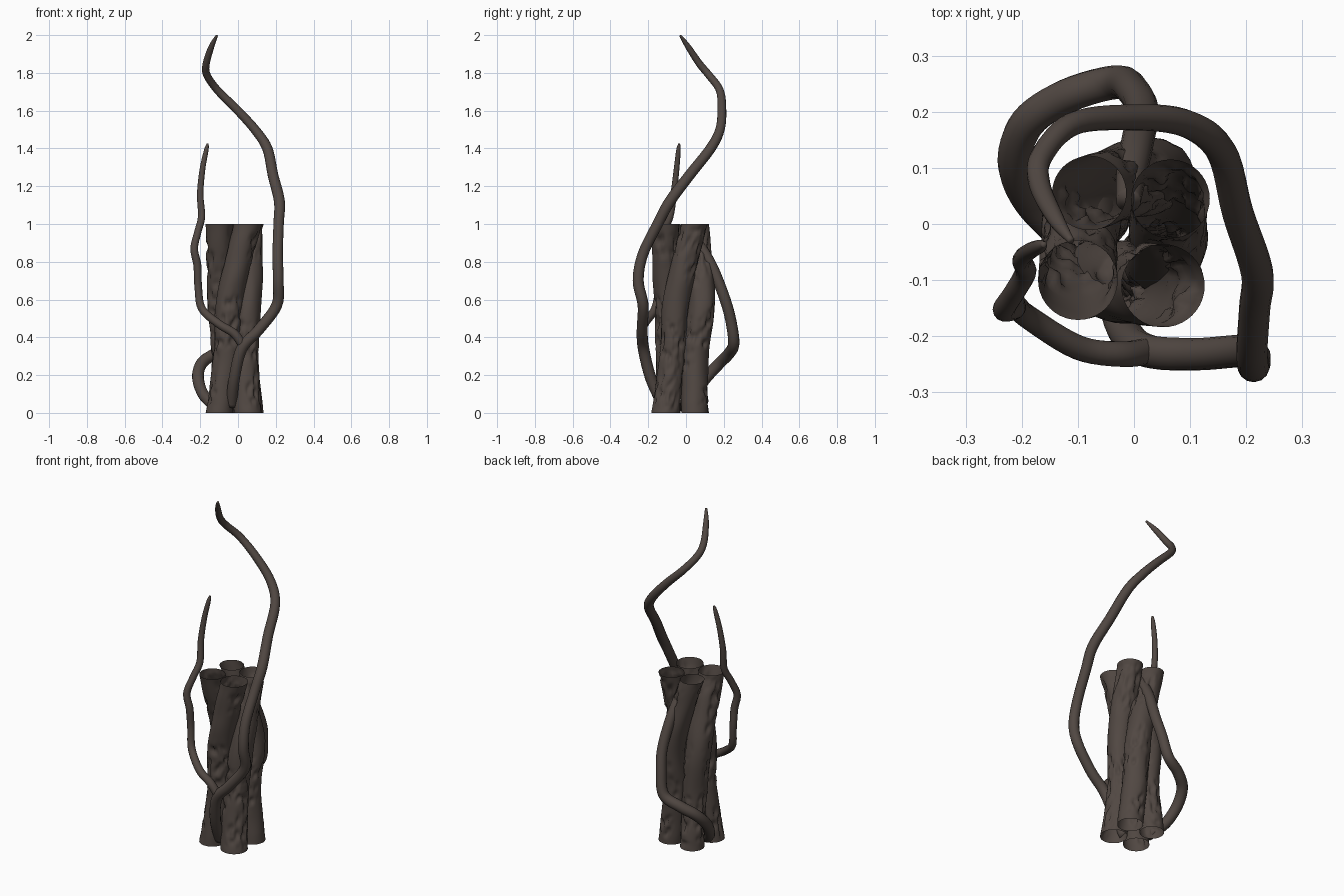
import bpy, bmesh, math
from mathutils import Vector, noise

if "Cube" in bpy.data.objects:
    bpy.data.objects.remove(bpy.data.objects["Cube"])

bark = bpy.data.materials.new("dark brown bark")
bark.diffuse_color = (0.082, 0.064, 0.055, 1)
bark.use_nodes = True
bark.node_tree.nodes["Principled BSDF"].inputs["Base Color"].default_value = bark.diffuse_color


def finish(bm, name):
    bmesh.ops.recalc_face_normals(bm, faces=bm.faces)
    me = bpy.data.meshes.new(name)
    bm.to_mesh(me)
    bm.free()
    me.materials.append(bark)
    for p in me.polygons:
        p.use_smooth = True
    ob = bpy.data.objects.new(name, me)
    bpy.context.collection.objects.link(ob)
    return ob


def skin(bm, rings):
    n = len(rings[0])
    for a, b in zip(rings, rings[1:]):
        for i in range(n):
            j = (i + 1) % n
            bm.faces.new((a[i], a[j], b[j], b[i]))


def spline(pts, t):
    """Catmull-Rom through tuples of any length, t in 0..1"""
    s = t * (len(pts) - 1)
    i = min(int(s), len(pts) - 2)
    u = s - i
    p0, p1, p2, p3 = (pts[max(0, min(len(pts) - 1, k))] for k in range(i - 1, i + 3))
    return [0.5 * (2 * b + (c - a) * u + (2 * a - 5 * b + 4 * c - d) * u * u
                   + (3 * b - a - 3 * c + d) * u ** 3)
            for a, b, c, d in zip(p0, p1, p2, p3)]


# Trunk strands: open tubes twisting round each other, gnarled by noise
def strand(name, path, seed):
    bm = bmesh.new()
    rings, sides, steps = [], 40, 90
    for k in range(steps + 1):
        cx, cy, z, radius = spline(path, k / steps)
        calm = max(0, min(1, z / 0.06, (1 - z) / 0.06))
        ring = []
        for i in range(sides):
            a = math.tau * i / sides
            d = Vector((math.cos(a), math.sin(a), 0))
            q = d * 1.5 + Vector((seed * 7.3, 0, z * 9))
            lump = noise.noise(q * 0.7) * 0.005
            patch = max(0, noise.noise(q * 0.45 + Vector((3, 9, 1))) + 0.05)
            pit = max(0, noise.noise(q * 2.0) + 0.05) * min(1, patch * 4)
            r = radius + calm * (lump - 0.03 * pit)
            ring.append(bm.verts.new((cx + d.x * r, cy + d.y * r, z)))
        rings.append(ring)
    skin(bm, rings)
    return finish(bm, name)


# corners in order front left, front right, back right, back left
corners = [(-0.1, -0.1, 0.071), (0.052, -0.11, 0.074), (0.065, 0.045, 0.07), (-0.08, 0.055, 0.066)]
middles = [(-0.045, -0.1), (0.056, -0.05), (0.03, 0.085), (-0.095, 0.01)]
names = ["front", "right", "back", "left"]
for i in range(4):
    x0, y0, r0 = corners[i]
    x1, y1, r1 = corners[(i + 1) % 4]
    mx, my = middles[i]
    low = ((x0 + mx) / 2 * 0.78 - 0.004, (y0 + my) / 2 * 0.84 - 0.005)
    strand("trunk_" + names[i] + "_strand",
           [(x0, y0, 0, r0), (*low, 0.3, 0.07), (mx, my, 0.6, 0.07), (x1, y1, 1, r1)], i + 1)


# Vines: tapering tubes along points (x, y, z, radius)
def vine(name, pts, sides=14):
    steps = (len(pts) - 1) * 6
    samples = [spline(pts, k / steps) for k in range(steps + 1)]
    pos = [Vector(s[:3]) for s in samples]
    bm = bmesh.new()
    rings = []
    side = Vector((0, -1, 0.3))
    for k, s in enumerate(samples):
        tan = (pos[min(k + 1, steps)] - pos[max(k - 1, 0)]).normalized()
        side = (side - tan * side.dot(tan)).normalized()
        up = tan.cross(side)
        rings.append([bm.verts.new(pos[k] + s[3] * (side * math.cos(math.tau * i / sides)
                                                    + up * math.sin(math.tau * i / sides)))
                      for i in range(sides)])
    skin(bm, rings)
    bm.faces.new(rings[0])
    bm.faces.new(rings[-1])
    return finish(bm, name)


vine("main_vine", [
    (-0.035, -0.12, 0.04, 0.03), (-0.02, -0.185, 0.18, 0.03), (0.02, -0.225, 0.34, 0.03),
    (0.11, -0.232, 0.44, 0.029), (0.205, -0.227, 0.57, 0.029), (0.213, -0.253, 0.70, 0.029),
    (0.21, -0.228, 0.84, 0.028), (0.215, -0.15, 1.0, 0.028), (0.219, -0.085, 1.12, 0.029),
    (0.185, 0.02, 1.26, 0.028), (0.155, 0.13, 1.40, 0.027), (0.09, 0.18, 1.50, 0.025),
    (-0.01, 0.19, 1.61, 0.023), (-0.11, 0.178, 1.71, 0.021), (-0.165, 0.12, 1.79, 0.02),
    (-0.168, 0.07, 1.85, 0.019), (-0.14, 0.01, 1.94, 0.015), (-0.112, -0.03, 1.998, 0.006)])

vine("branch_vine", [
    (0.03, -0.225, 0.35, 0.024), (-0.02, -0.232, 0.42, 0.023), (-0.1, -0.22, 0.47, 0.022),
    (-0.19, -0.165, 0.55, 0.021), (-0.21, -0.145, 0.66, 0.02), (-0.215, -0.15, 0.78, 0.021),
    (-0.232, -0.152, 0.87, 0.02), (-0.212, -0.12, 0.96, 0.019), (-0.193, -0.085, 1.04, 0.019),
    (-0.2, -0.065, 1.16, 0.017), (-0.188, -0.05, 1.29, 0.015), (-0.168, -0.04, 1.39, 0.012),
    (-0.16, -0.036, 1.425, 0.005)])

vine("back_vine", [
    (-0.12, -0.03, 0.03, 0.028), (-0.185, 0.04, 0.10, 0.03), (-0.212, 0.11, 0.19, 0.031),
    (-0.19, 0.18, 0.265, 0.031), (-0.12, 0.228, 0.315, 0.031), (-0.03, 0.253, 0.37, 0.03),
    (0.0, 0.235, 0.50, 0.029), (0.015, 0.2, 0.62, 0.029), (0.005, 0.14, 0.77, 0.029),
    (-0.005, 0.085, 0.87, 0.027), (-0.01, 0.04, 0.94, 0.022)])
